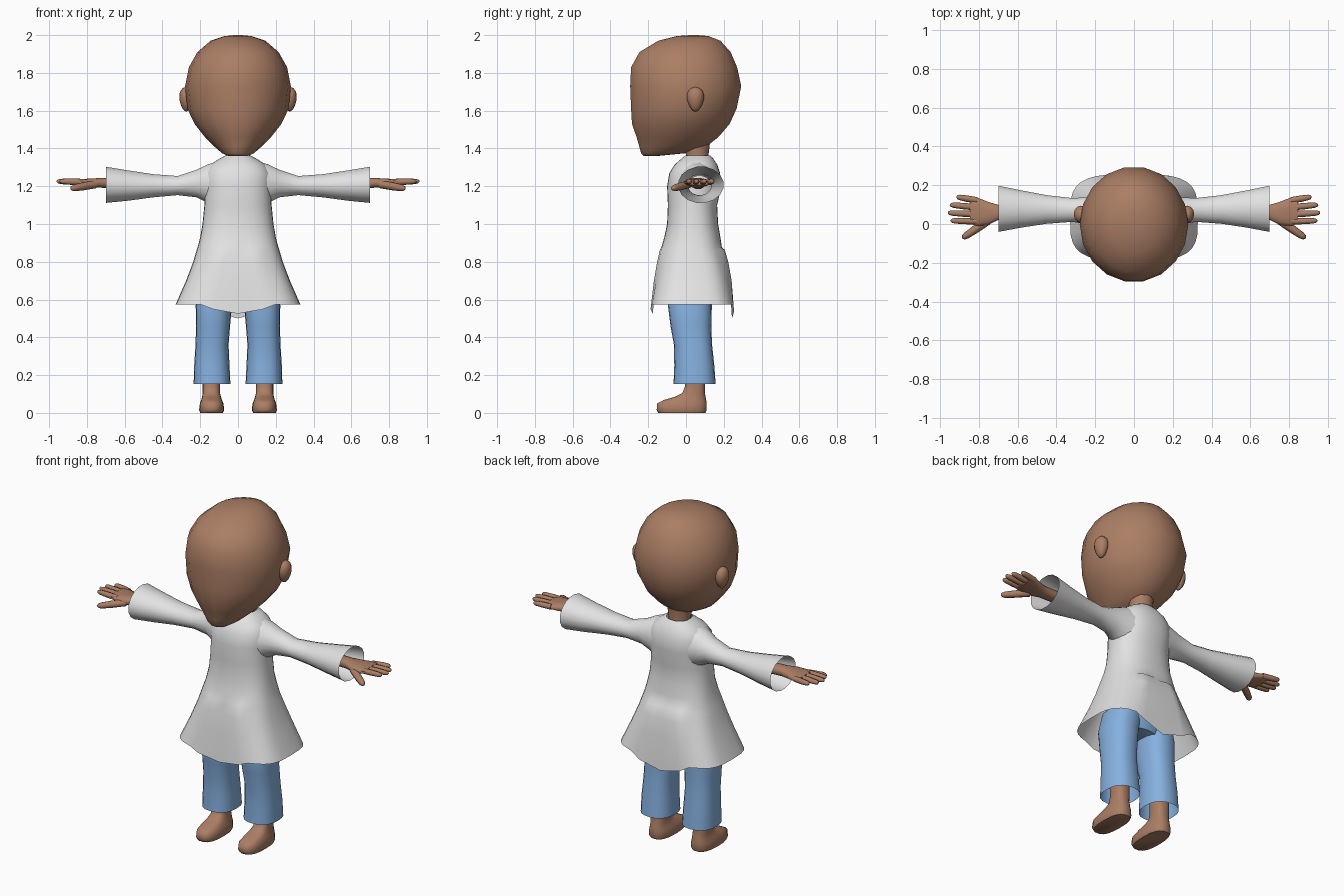
import bpy
import bmesh
import math
from mathutils import Vector

default_cube = bpy.data.objects.get("Cube")
if default_cube:
    bpy.data.objects.remove(default_cube, do_unlink=True)


def make_material(name, rgb):
    material = bpy.data.materials.new(name)
    material.use_nodes = True
    color = (*rgb, 1)
    material.diffuse_color = color
    shader = material.node_tree.nodes["Principled BSDF"]
    shader.inputs["Base Color"].default_value = color
    shader.inputs["Roughness"].default_value = 0.8
    return material


skin = make_material("brown skin", (0.41, 0.21, 0.13))
cloth = make_material("white cloth", (0.76, 0.76, 0.76))
denim = make_material("blue denim", (0.24, 0.44, 0.75))


def finish(bm, name, material, mirrored, angle=60):
    """Turn a bmesh into a smooth shaded object, optionally mirrored over x."""
    bmesh.ops.recalc_face_normals(bm, faces=bm.faces)
    mesh = bpy.data.meshes.new(name)
    bm.to_mesh(mesh)
    bm.free()
    mesh.materials.append(material)
    obj = bpy.data.objects.new(name, mesh)
    bpy.context.collection.objects.link(obj)
    bpy.ops.object.select_all(action='DESELECT')
    obj.select_set(True)
    bpy.context.view_layer.objects.active = obj
    bpy.ops.object.shade_smooth_by_angle(angle=math.radians(angle))
    if mirrored:
        mirror = obj.modifiers.new("mirror", 'MIRROR')
        mirror.use_mirror_merge = False
    return obj


def skin_rings(bm, loops, cap_start, cap_end):
    """Bridge successive rings of points with quads."""
    rows = [[bm.verts.new(point) for point in loop] for loop in loops]
    count = len(rows[0])
    for low, high in zip(rows, rows[1:]):
        for i in range(count):
            j = (i + 1) % count
            bm.faces.new((low[i], low[j], high[j], high[i]))
    if cap_start:
        bm.faces.new(rows[0][::-1])
    if cap_end:
        bm.faces.new(rows[-1])


def loft(name, material, rings, axis='z', sides=16, power=lambda t: 2,
         caps=(True, True), mirrored=False, sculpt=None):
    """Each ring is (position along axis, min a, max a, min b, max b)."""
    loops = []
    for t, a_min, a_max, b_min, b_max in rings:
        exponent = 2 / power(t)
        loop = []
        for i in range(sides):
            angle = math.tau * (i + 0.5 * (axis == 'x')) / sides
            c, s = math.cos(angle), math.sin(angle)
            c = math.copysign(abs(c) ** exponent, c)
            s = math.copysign(abs(s) ** exponent, s)
            a = (a_min + a_max + (a_max - a_min) * c) / 2
            b = (b_min + b_max + (b_max - b_min) * s) / 2
            point = Vector((t, a, b)) if axis == 'x' else Vector((a, b, t))
            loop.append(sculpt(point) if sculpt else point)
        loops.append(loop)
    bm = bmesh.new()
    skin_rings(bm, loops, *caps)
    return finish(bm, name, material, mirrored)


def centred(rings):
    """Expand (z, half width, back, front) rows to full rings about x = 0."""
    return [(z, -half, half, near, far) for z, half, near, far in rings]


def digit(name, start, end, radius):
    """Rounded, slightly tapering finger."""
    start, end = Vector(start), Vector(end)
    direction = (end - start).normalized()
    side = direction.cross(Vector((0, 0, 1))).normalized()
    up = side.cross(direction)
    loops = []
    for along, scale in ((0, 1), (0.5, 1), (0.85, 0.85), (0.96, 0.6), (1, 0.2)):
        centre = start.lerp(end, along)
        loops.append([centre + radius * scale * (
            side * math.cos(math.tau * i / 8) + up * math.sin(math.tau * i / 8))
            for i in range(8)])
    bm = bmesh.new()
    skin_rings(bm, loops, True, True)
    finish(bm, name, skin, True)


# Head: large egg with a forward chin
loft("head", skin, centred([
    (1.36, 0.05, -0.225, -0.15),
    (1.375, 0.085, -0.24, 0.0),
    (1.41, 0.125, -0.25, 0.11),
    (1.46, 0.175, -0.265, 0.175),
    (1.53, 0.23, -0.29, 0.235),
    (1.61, 0.268, -0.295, 0.272),
    (1.73, 0.28, -0.3, 0.297),
    (1.83, 0.26, -0.295, 0.275),
    (1.91, 0.215, -0.25, 0.24),
    (1.97, 0.145, -0.15, 0.185),
    (1.995, 0.07, -0.05, 0.12),
    (2.0, 0.02, 0.02, 0.06)]), sides=18)

# Ears: squashed balls narrowing toward the lobe
bm = bmesh.new()
bmesh.ops.create_uvsphere(bm, u_segments=12, v_segments=8, radius=1)
for vert in bm.verts:
    taper = 0.8 + 0.2 * vert.co.z
    vert.co = Vector((0.275 + 0.044 * vert.co.x * taper,
                      0.05 + 0.055 * vert.co.y * taper,
                      1.66 + 0.065 * vert.co.z))
finish(bm, "ears", skin, True)

loft("neck", skin, centred([
    (1.28, 0.07, -0.01, 0.13),
    (1.36, 0.062, 0.0, 0.12),
    (1.44, 0.075, -0.02, 0.13)]), sides=14)


# Coat: fitted chest, flaring skirt, dipped hem and stepped folds
def shape_coat(point):
    x, y, z = point
    outward = math.copysign(1, y - 0.04)
    if abs(y - 0.04) > 0.1:
        if z < 0.87 and abs(x) < 0.13:
            fold = 0.014 if outward > 0 else 0.008
            y += outward * fold * min(1, (z - 0.57) * 5)
            if abs(x) < 0.01:
                y -= outward * 0.014
        if z < 0.58:
            dip = max(0, min(1, (0.2 - abs(x)) / 0.13))
            z -= dip * (0.075 if outward > 0 else 0.05)
    return Vector((x, y, z))


loft("coat_body", cloth, centred([
    (0.575, 0.33, -0.19, 0.257),
    (0.7, 0.275, -0.167, 0.235),
    (0.8, 0.237, -0.147, 0.212),
    (0.865, 0.218, -0.132, 0.193),
    (0.877, 0.214, -0.13, 0.19),
    (0.93, 0.2, -0.115, 0.182),
    (1.0, 0.188, -0.1, 0.17),
    (1.1, 0.178, -0.096, 0.165),
    (1.2, 0.176, -0.1, 0.188),
    (1.27, 0.176, -0.088, 0.18),
    (1.315, 0.145, -0.06, 0.165),
    (1.345, 0.1, -0.025, 0.145),
    (1.362, 0.068, -0.005, 0.13)]),
    sides=32, power=lambda z: 2.3 + max(0, 1.0 - z) * 3,
    caps=(False, False), sculpt=shape_coat)

# Sleeves widen to open cuffs
loft("sleeves", cloth, [
    (0.1, -0.05, 0.16, 1.08, 1.335),
    (0.16, -0.035, 0.15, 1.11, 1.318),
    (0.22, -0.005, 0.14, 1.14, 1.288),
    (0.32, 0.01, 0.135, 1.152, 1.255),
    (0.45, 0.0, 0.15, 1.14, 1.265),
    (0.58, -0.02, 0.175, 1.122, 1.285),
    (0.7, -0.043, 0.2, 1.11, 1.305)],
    axis='x', caps=(True, False), mirrored=True)

# Hands: wrist and flat palm, with fingers added below
loft("palms", skin, [
    (0.6, 0.03, 0.1, 1.185, 1.245),
    (0.7, 0.02, 0.1, 1.19, 1.245),
    (0.75, -0.005, 0.115, 1.193, 1.243),
    (0.8, -0.012, 0.135, 1.2, 1.24),
    (0.845, -0.003, 0.14, 1.205, 1.238)],
    axis='x', sides=12, power=lambda x: 2.5, mirrored=True)

tips = {"little": 0.915, "ring": 0.95, "middle": 0.96, "index": 0.945}
for slot, (label, reach) in enumerate(tips.items()):
    across = 0.122 - 0.036 * slot
    digit(label + "_fingers", (0.81, across, 1.222),
          (reach, across + 0.018 - 0.005 * slot, 1.226), 0.0165)
digit("thumbs", (0.755, 0.015, 1.21), (0.885, -0.073, 1.188), 0.021)

# Trousers: hips hidden under the coat, straight open legs
loft("trouser_hips", denim, centred([
    (0.58, 0.13, -0.08, 0.12),
    (0.64, 0.2, -0.095, 0.14),
    (0.76, 0.195, -0.09, 0.14),
    (0.9, 0.16, -0.07, 0.13)]), sides=20)

loft("trouser_legs", denim, [
    (0.152, 0.04, 0.235, -0.066, 0.157),
    (0.25, 0.045, 0.232, -0.062, 0.15),
    (0.36, 0.05, 0.225, -0.064, 0.138),
    (0.46, 0.042, 0.222, -0.082, 0.134),
    (0.57, 0.032, 0.224, -0.096, 0.137),
    (0.68, 0.01, 0.2, -0.09, 0.137)],
    sides=20, power=lambda z: 2.4, caps=(False, True), mirrored=True)

# Bare feet rising into the ankles
loft("feet", skin, [
    (0.0, 0.08, 0.2, -0.148, 0.105),
    (0.015, 0.073, 0.206, -0.157, 0.111),
    (0.05, 0.077, 0.202, -0.154, 0.111),
    (0.068, 0.085, 0.195, -0.12, 0.108),
    (0.085, 0.09, 0.19, -0.06, 0.105),
    (0.105, 0.095, 0.187, -0.02, 0.1),
    (0.14, 0.095, 0.187, -0.006, 0.1),
    (0.3, 0.09, 0.19, -0.01, 0.1)],
    sides=18, power=lambda z: 2.6, mirrored=True)
